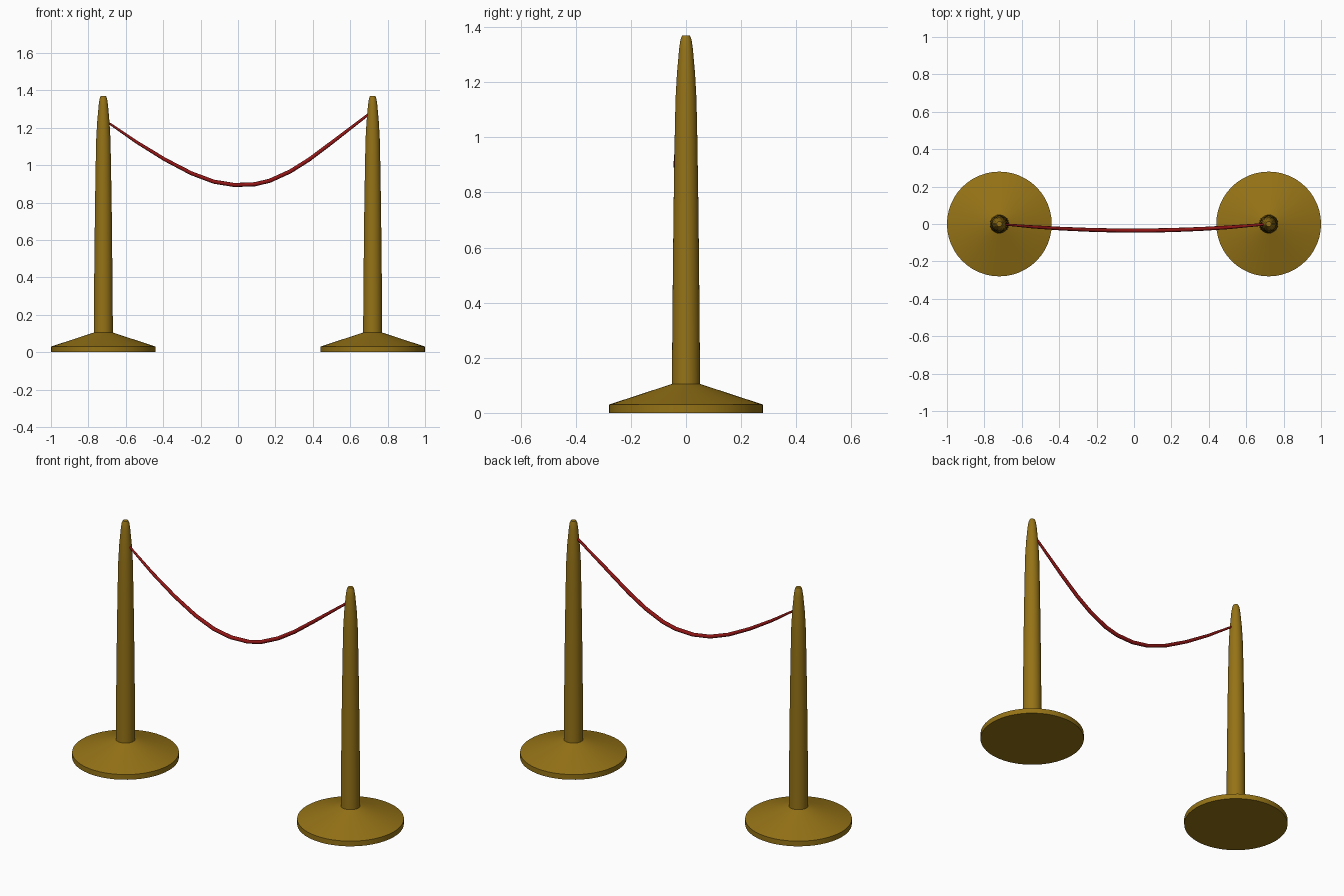
import bpy, bmesh, math

if "Cube" in bpy.data.objects:
    bpy.data.objects.remove(bpy.data.objects["Cube"])


def material(name, color):
    m = bpy.data.materials.new(name)
    m.diffuse_color = color
    m.use_nodes = True
    m.node_tree.nodes["Principled BSDF"].inputs["Base Color"].default_value = m.diffuse_color
    return m


brass = material("brass", (0.30, 0.17, 0.008, 1))
red = material("red_rope", (0.30, 0.008, 0.008, 1))


def finish(name, bm, mat, angle):
    bmesh.ops.recalc_face_normals(bm, faces=bm.faces)
    me = bpy.data.meshes.new(name)
    bm.to_mesh(me)
    bm.free()
    me.materials.append(mat)
    ob = bpy.data.objects.new(name, me)
    bpy.context.collection.objects.link(ob)
    bpy.ops.object.select_all(action='DESELECT')
    ob.select_set(True)
    bpy.context.view_layer.objects.active = ob
    bpy.ops.object.shade_smooth_by_angle(angle=math.radians(angle))
    return ob


def skin(bm, rings):
    # bridge successive vertex rings and cap both ends
    n = len(rings[0])
    for a, b in zip(rings, rings[1:]):
        for i in range(n):
            j = (i + 1) % n
            bm.faces.new((a[i], a[j], b[j], b[i]))
    bm.faces.new(rings[0])
    bm.faces.new(rings[-1])


def lathe(name, profile, x, sides=48):
    bm = bmesh.new()
    rings = [[bm.verts.new((x + r * math.cos(2 * math.pi * i / sides),
                            r * math.sin(2 * math.pi * i / sides), z))
              for i in range(sides)] for r, z in profile]
    skin(bm, rings)
    return finish(name, bm, brass, 50)


# Stanchions: weighted foot flowing into a tapered post with a rounded tip
profile = [(0.28, 0), (0.28, 0.03), (0.051, 0.105), (0.049, 0.38),
           (0.045, 0.75), (0.041, 1.0), (0.038, 1.14), (0.033, 1.23),
           (0.025, 1.32), (0.020, 1.355), (0.014, 1.37)]
for side, x in (("left", -0.72), ("right", 0.72)):
    lathe(side + "_post", profile, x)

# Sagging rope: x, z along the path, thicker towards the middle
path = [(-0.715, 1.242), (-0.54, 1.122), (-0.39, 1.030), (-0.25, 0.957),
        (-0.13, 0.912), (-0.02, 0.894), (0.09, 0.898), (0.17, 0.917),
        (0.28, 0.967), (0.38, 1.030), (0.50, 1.120), (0.715, 1.285)]
bm = bmesh.new()
rings = []
sides = 8
for k, (x, z) in enumerate(path):
    p, q = path[max(k - 1, 0)], path[min(k + 1, len(path) - 1)]
    d = math.hypot(q[0] - p[0], q[1] - p[1])
    tx, tz = (q[0] - p[0]) / d, (q[1] - p[1]) / d
    bow = max(0.0, 1 - (x / 0.72) ** 2)
    r = 0.005 + 0.006 * bow ** 0.5 + 0.001 * x
    y = -0.035 * bow
    ring = []
    for i in range(sides):
        a = 2 * math.pi * i / sides
        n, b = r * math.cos(a), r * math.sin(a)
        ring.append(bm.verts.new((x - tz * n, y + b, z + tx * n)))
    rings.append(ring)
skin(bm, rings)
finish("rope", bm, red, 50)
